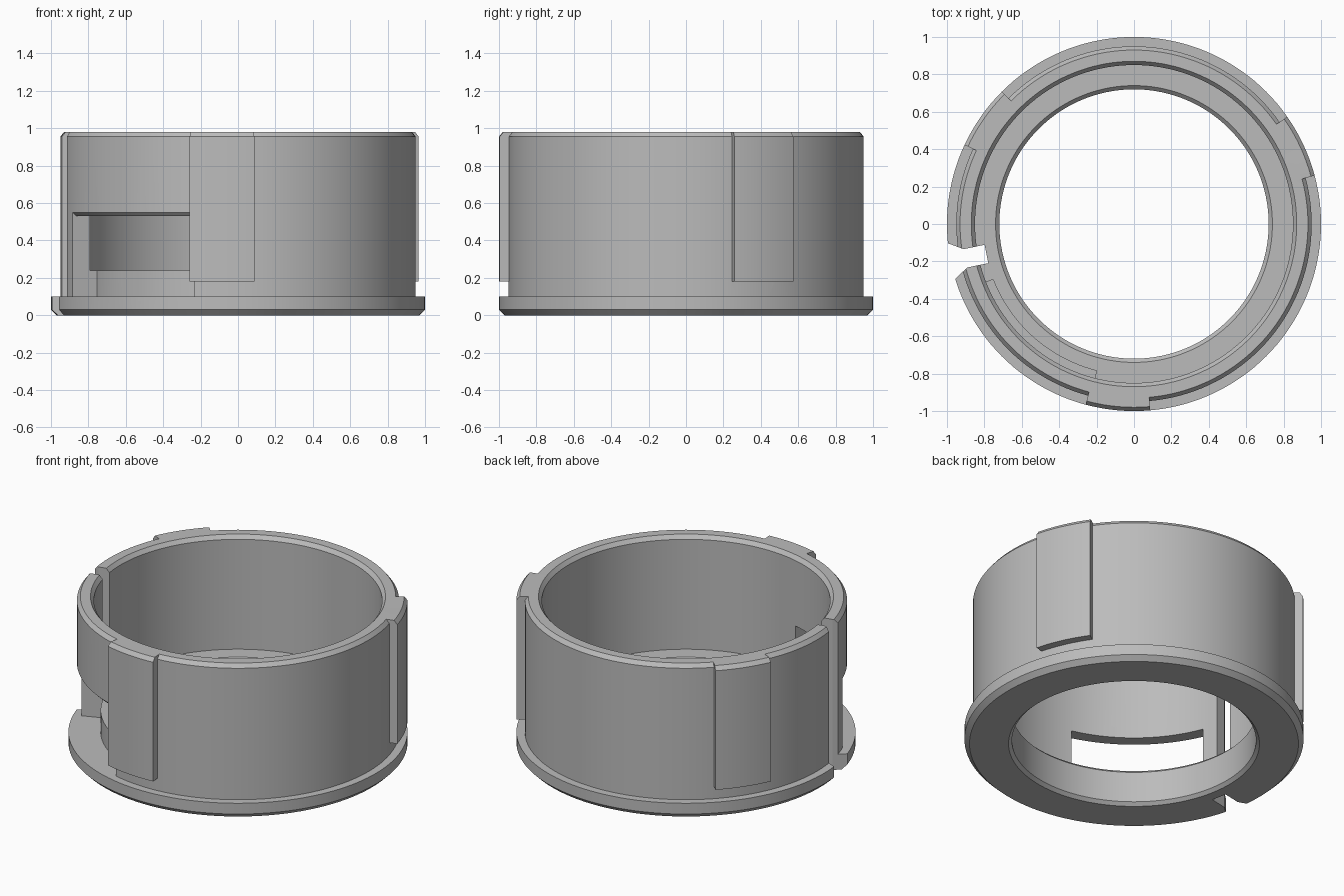
import bpy, bmesh
from math import radians, cos, sin
from mathutils import Matrix

cube = bpy.data.objects.get("Cube")
if cube:
    bpy.data.objects.remove(cube, do_unlink=True)

grey = bpy.data.materials.new("plain grey")
grey.use_nodes = True
colour = (0.5, 0.5, 0.5, 1)
grey.diffuse_color = colour
grey.node_tree.nodes["Principled BSDF"].inputs["Base Color"].default_value = colour


def finish_mesh(name, bm):
    bmesh.ops.recalc_face_normals(bm, faces=bm.faces)
    mesh = bpy.data.meshes.new(name)
    bm.to_mesh(mesh)
    bm.free()
    mesh.materials.append(grey)
    obj = bpy.data.objects.new(name, mesh)
    bpy.context.collection.objects.link(obj)
    return obj


def sweep(name, profile, start=0, end=360, steps=144):
    """Turn a closed (radius, height) profile around z between two angles."""
    bm = bmesh.new()
    full = end - start == 360
    rings = []
    for i in range(steps if full else steps + 1):
        a = radians(start + (end - start) * i / steps)
        rings.append([bm.verts.new((r * cos(a), r * sin(a), z)) for r, z in profile])
    n = len(profile)
    for i in range(steps):
        p, q = rings[i], rings[(i + 1) % len(rings)]
        for j in range(n):
            k = (j + 1) % n
            bm.faces.new((p[j], p[k], q[k], q[j]))
    if not full:
        bm.faces.new(rings[0])
        bm.faces.new(rings[-1])
    return finish_mesh(name, bm)


def combine(target, tool, operation):
    """Apply a boolean and discard the tool object."""
    tool.hide_render = True
    mod = target.modifiers.new(operation, 'BOOLEAN')
    mod.operation, mod.object, mod.solver = operation, tool, 'EXACT'
    bpy.ops.object.select_all(action='DESELECT')
    bpy.context.view_layer.objects.active = target
    target.select_set(True)
    bpy.ops.object.modifier_apply(modifier=mod.name)
    bpy.data.objects.remove(tool, do_unlink=True)


# Flanged collar with a thick inner floor ring and chamfered rims
collar = sweep("collar", [
    (0.74, 0), (0.97, 0), (1, 0.03), (1, 0.1), (0.95, 0.1),
    (0.95, 0.955), (0.93, 0.98), (0.87, 0.98), (0.85, 0.955),
    (0.85, 0.24), (0.74, 0.24), (0.72, 0.22), (0.72, 0.02)])

# Side window, stopping at the inner floor ring
window = sweep("window_cutter", [
    (0.81, 0.1), (1.05, 0.1), (1.05, 0.65), (0.93, 0.53), (0.81, 0.53)],
    201.5, 255.7, 24)
combine(collar, window, 'DIFFERENCE')

# Upright slot, flaring at the outside
bm = bmesh.new()
outline = [(0.805, -0.05), (0.92, -0.05), (1.08, -0.15),
           (1.08, 0.15), (0.92, 0.05), (0.805, 0.05)]
base = bm.faces.new([bm.verts.new((x, y, -0.1)) for x, y in outline])
top = bmesh.ops.extrude_face_region(bm, geom=[base])["geom"]
bmesh.ops.translate(bm, vec=(0, 0, 1.3),
                    verts=[v for v in top if isinstance(v, bmesh.types.BMVert)])
bm.transform(Matrix.Rotation(radians(191.5), 4, 'Z'))
combine(collar, finish_mesh("slot_cutter", bm), 'DIFFERENCE')

# Three raised lugs, evenly spaced
for start in (15, 135, 255):
    lug = sweep("lug", [(0.94, 0.18), (1, 0.18), (1, 0.955), (0.98, 0.98),
                        (0.925, 0.98), (0.925, 0.955), (0.94, 0.94)], start, start + 20, 8)
    combine(collar, lug, 'UNION')

bpy.ops.object.select_all(action='DESELECT')
collar.select_set(True)
bpy.context.view_layer.objects.active = collar
bpy.ops.object.shade_smooth_by_angle(angle=radians(25))
